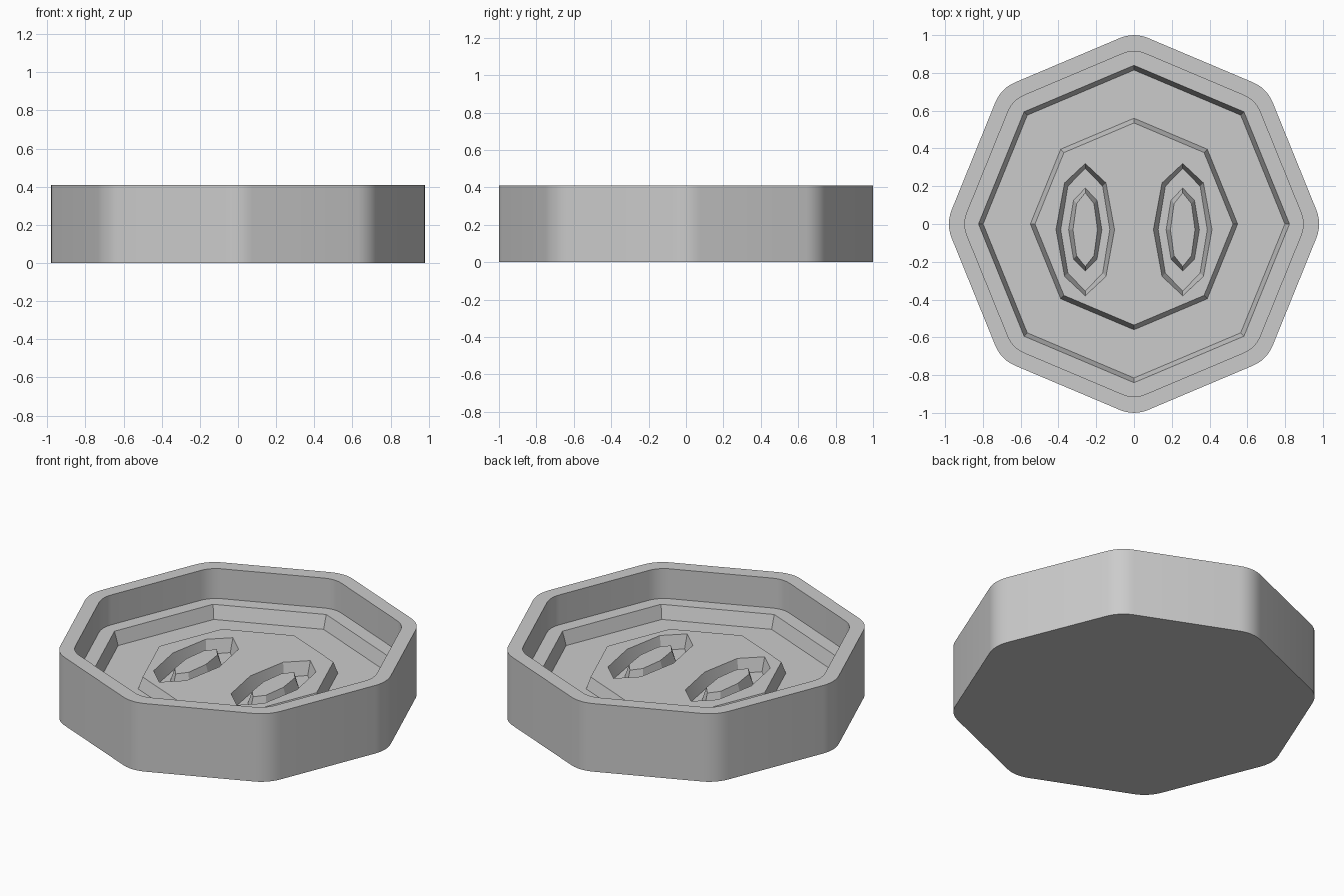
import bpy
import bmesh
from math import sin, cos, tan, pi, radians
from mathutils import Vector

cube = bpy.data.objects.get("Cube")
if cube:
    bpy.data.objects.remove(cube)

GREY = (0.6, 0.6, 0.6, 1)
SQUASH = 0.98   # slight narrowing across x
STEPS = 6       # segments in each rounded corner

grey = bpy.data.materials.new("plain grey")
grey.use_nodes = True
grey.diffuse_color = GREY
grey.node_tree.nodes["Principled BSDF"].inputs["Base Color"].default_value = GREY


def octagon(rx, ry, z, trim=0.0, cx=0.0, cy=0.0):
    """Octagon with a vertex on each axis; trim is how far corners are rounded."""
    radius = trim / tan(pi / 8)
    inset = radius / cos(pi / 8)
    points = []
    for corner in range(8):
        a = corner * pi / 4
        for s in range(STEPS + 1):
            b = a + (s / STEPS - 0.5) * pi / 4
            x = (1 - inset) * cos(a) + radius * cos(b)
            y = (1 - inset) * sin(a) + radius * sin(b)
            points.append(Vector((cx + x * rx, cy + y * ry, z)))
    return points


def loft(name, rings):
    """Skin a stack of matching rings and cap both ends."""
    bm = bmesh.new()
    loops = [[bm.verts.new(p) for p in ring] for ring in rings]
    for low, high in zip(loops, loops[1:]):
        for i in range(len(low)):
            j = (i + 1) % len(low)
            bm.faces.new((low[i], low[j], high[j], high[i]))
    bm.faces.new(reversed(loops[0]))
    bm.faces.new(loops[-1])
    bmesh.ops.remove_doubles(bm, verts=bm.verts, dist=0.0001)
    bmesh.ops.recalc_face_normals(bm, faces=bm.faces)
    mesh = bpy.data.meshes.new(name)
    bm.to_mesh(mesh)
    bm.free()
    mesh.materials.append(grey)
    obj = bpy.data.objects.new(name, mesh)
    bpy.context.collection.objects.link(obj)
    return obj


def select(obj):
    bpy.ops.object.select_all(action="DESELECT")
    obj.select_set(True)
    bpy.context.view_layer.objects.active = obj


# Dish: outer wall, rim, ledge, sunken floor and raised middle
dish_profile = [
    (1.016, 0.0, 0.08), (1.016, 0.41, 0.08),      # outer wall
    (0.927, 0.41, 0.07), (0.927, 0.23, 0.07),     # inner wall
    (0.84, 0.23, 0.0), (0.815, 0.15, 0.0),        # ledge and sunken floor
    (0.56, 0.15, 0.0), (0.535, 0.22, 0.0),        # raised middle
]
dish = loft("dish", [octagon(r * SQUASH, r, z, t) for r, z, t in dish_profile])

# Two tall oval pits, each with a raised boss inside
for side, cx in (("left", 0.258), ("right", -0.258)):
    pit = [(0.13, 0.325, 0.14), (0.155, 0.35, 0.22), (0.155, 0.35, 0.3)]
    cutter = loft("pit_cutter", [octagon(rx, ry, z, 0, cx, -0.03) for rx, ry, z in pit])
    cutter.hide_render = True
    cut = dish.modifiers.new("pit", "BOOLEAN")
    cut.operation = "DIFFERENCE"
    cut.solver = "EXACT"
    cut.object = cutter
    select(dish)
    bpy.ops.object.modifier_apply(modifier=cut.name)
    bpy.data.objects.remove(cutter)

    boss = [(0.088, 0.22, 0.13), (0.088, 0.22, 0.14), (0.065, 0.195, 0.21)]
    loft(side + "_oval_boss", [octagon(rx, ry, z, 0, cx, -0.03) for rx, ry, z in boss])

# Smooth only the rounded corners
select(dish)
bpy.ops.object.shade_smooth_by_angle(angle=radians(20))
